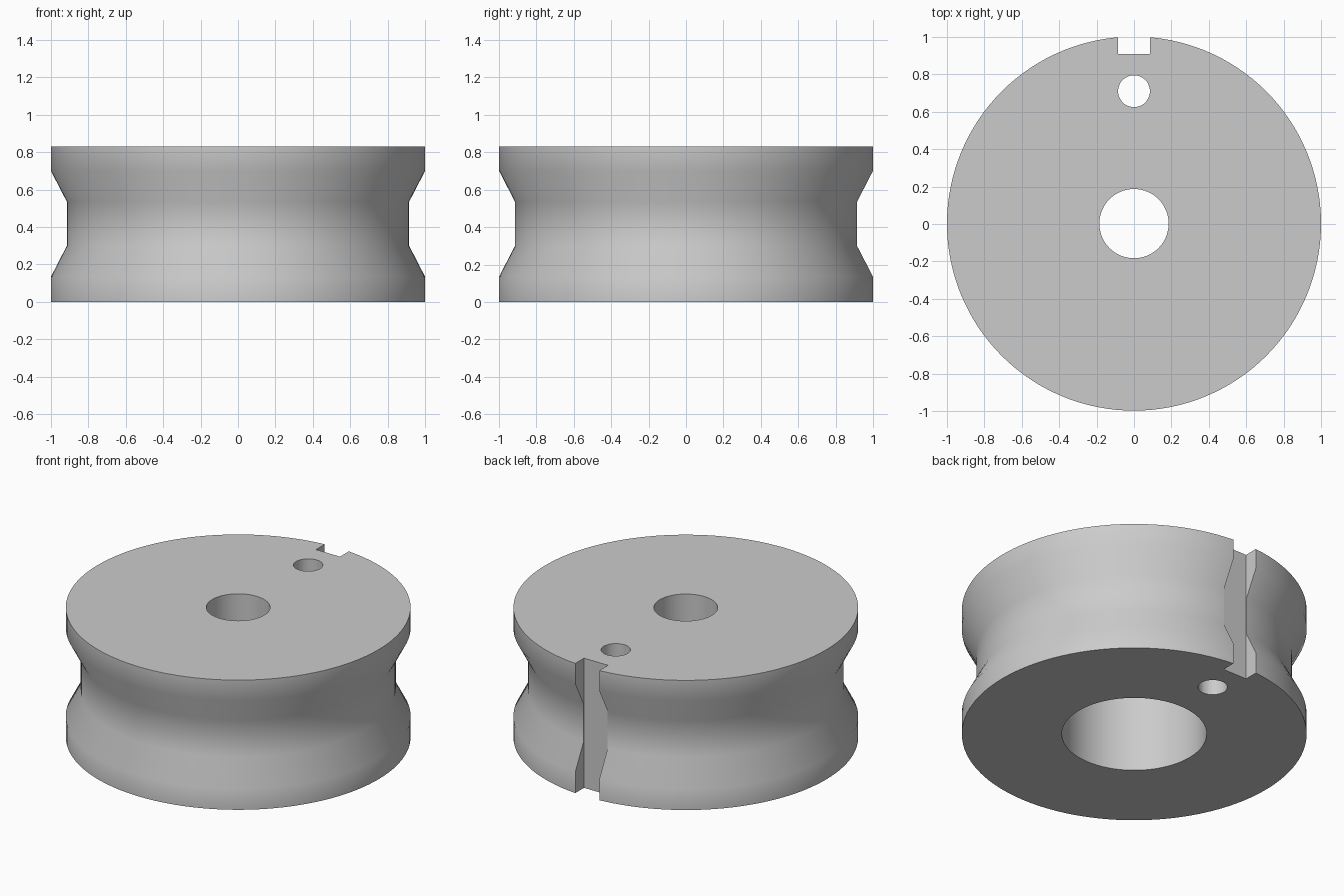
import bpy
import bmesh
import math

if "Cube" in bpy.data.objects:
    bpy.data.objects.remove(bpy.data.objects["Cube"], do_unlink=True)

SEGMENTS = 128
HEIGHT = 0.83
CENTRE_Y = 0.002

grey = bpy.data.materials.new("plain grey")
grey.use_nodes = True
colour = (0.6, 0.6, 0.6, 1)
grey.diffuse_color = colour
grey.node_tree.nodes["Principled BSDF"].inputs["Base Color"].default_value = colour


def revolve(name, profile):
    """Spin a closed (radius, height) profile around the z axis."""
    bm = bmesh.new()
    verts = [bm.verts.new((r, 0, z)) for r, z in profile]
    edges = [bm.edges.new((v, verts[i - 1])) for i, v in enumerate(verts)]
    bmesh.ops.spin(bm, geom=verts + edges, cent=(0, 0, 0), axis=(0, 0, 1),
                   angle=math.tau, steps=SEGMENTS, use_duplicate=False)
    bmesh.ops.remove_doubles(bm, verts=bm.verts, dist=0.0001)
    bmesh.ops.recalc_face_normals(bm, faces=bm.faces)
    mesh = bpy.data.meshes.new(name)
    bm.to_mesh(mesh)
    bm.free()
    obj = bpy.data.objects.new(name, mesh)
    bpy.context.collection.objects.link(obj)
    return obj


def cut(target, cutter):
    """Subtract the cutter from the target, then discard it."""
    cutter.hide_render = True
    mod = target.modifiers.new("cut", "BOOLEAN")
    mod.operation = "DIFFERENCE"
    mod.solver = "EXACT"
    mod.object = cutter
    bpy.ops.object.select_all(action="DESELECT")
    bpy.context.view_layer.objects.active = target
    target.select_set(True)
    bpy.ops.object.modifier_apply(modifier=mod.name)
    bpy.data.objects.remove(cutter, do_unlink=True)


# Grooved wheel with a wide bore below and a narrow one above
RIM, WAIST, BORE, SHAFT = 1.0, 0.915, 0.42, 0.185
STEP = 0.6
wheel = revolve("grooved_wheel", [
    (BORE, 0), (RIM, 0), (RIM, 0.135), (WAIST, 0.3),
    (WAIST, 0.535), (RIM, 0.7), (RIM, HEIGHT),
    (SHAFT, HEIGHT), (SHAFT, STEP), (BORE, STEP)])
wheel.location.y = CENTRE_Y
wheel.data.materials.append(grey)

# Small through hole near the back rim
bpy.ops.mesh.primitive_cylinder_add(vertices=48, radius=0.085, depth=2,
                                    location=(0, 0.71, HEIGHT / 2))
cut(wheel, bpy.context.object)

# Square keyway down the back of the rim
bpy.ops.mesh.primitive_cube_add(size=1, location=(0, 1.01, HEIGHT / 2))
keyway = bpy.context.object
keyway.scale = (0.17, 0.2, 2)
cut(wheel, keyway)

bpy.context.view_layer.objects.active = wheel
wheel.select_set(True)
bpy.ops.object.shade_smooth_by_angle(angle=math.radians(35))
